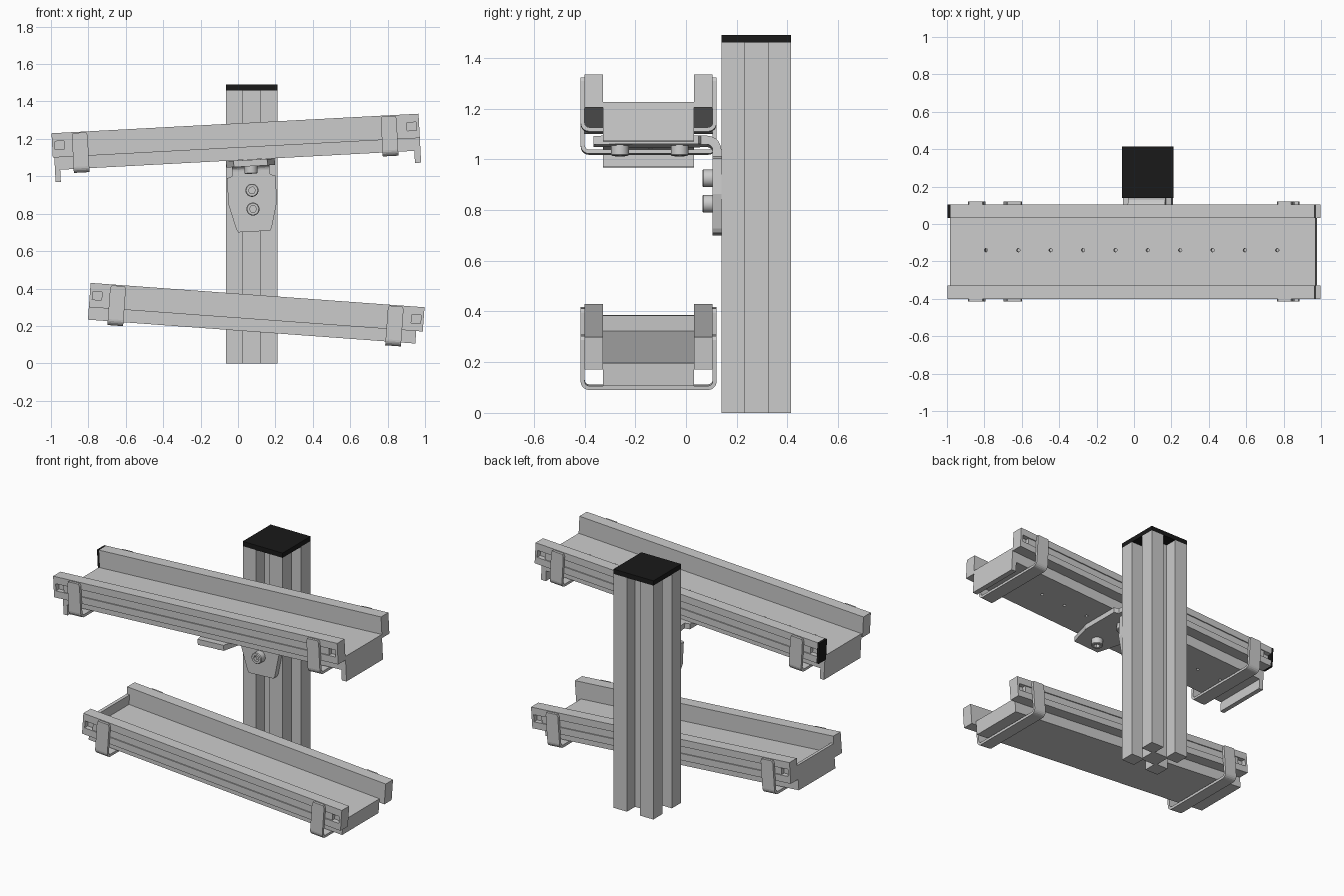
import bpy, bmesh, math
from mathutils import Matrix, Vector

if "Cube" in bpy.data.objects:
    bpy.data.objects.remove(bpy.data.objects["Cube"])

YC = -0.1475  # centre line of both trays in y
black = bpy.data.materials.new("black_plastic")
black.diffuse_color = (0.01, 0.01, 0.01, 1)
black.use_nodes = True
black.node_tree.nodes["Principled BSDF"].inputs["Base Color"].default_value = black.diffuse_color


def finish(name, bm, M=Matrix(), mat=None, smooth=False):
    bmesh.ops.recalc_face_normals(bm, faces=bm.faces)
    bm.transform(M)
    me = bpy.data.meshes.new(name)
    bm.to_mesh(me)
    bm.free()
    ob = bpy.data.objects.new(name, me)
    bpy.context.collection.objects.link(ob)
    if mat:
        me.materials.append(mat)
    if smooth:
        bpy.ops.object.select_all(action='DESELECT')
        ob.select_set(True)
        bpy.context.view_layer.objects.active = ob
        bpy.ops.object.shade_smooth_by_angle(angle=math.radians(35))
    return ob


def box(name, x, y, z, M=Matrix(), mat=None):
    bm = bmesh.new()
    bmesh.ops.create_cube(bm, size=1)
    for v in bm.verts:
        v.co = [a[0] + (c + 0.5) * (a[1] - a[0]) for a, c in zip((x, y, z), v.co)]
    return finish(name, bm, M, mat)


def prism(name, pts, vec, M=Matrix()):
    bm = bmesh.new()
    f = bm.faces.new([bm.verts.new(p) for p in pts])
    r = bmesh.ops.extrude_face_region(bm, geom=[f], use_keep_orig=True)
    for v in r['geom']:
        if isinstance(v, bmesh.types.BMVert):
            v.co += Vector(vec)
    return finish(name, bm, M)


def sheet(name, rows, xc, thick, M):
    """Bent sheet metal: rows of (y, z, half width)."""
    bm = bmesh.new()
    pairs = [[bm.verts.new((xc + s * w, y, z)) for s in (-1, 1)] for y, z, w in rows]
    for a, b in zip(pairs, pairs[1:]):
        bm.faces.new((a[0], a[1], b[1], b[0]))
    ob = finish(name, bm, M)
    m = ob.modifiers.new("thickness", 'SOLIDIFY')
    m.thickness, m.offset, m.use_even_offset = thick, 0, True
    return ob


def arc(cy, cz, r, a0, a1, w, n=5):
    ang = [math.radians(a0 + (a1 - a0) * i / n) for i in range(n + 1)]
    return [(cy + r * math.cos(a), cz + r * math.sin(a), w) for a in ang]


def bolt(name, M):
    """Cap head along +z with a hexagonal socket."""
    bm = bmesh.new()
    n, rings = 24, []
    for r, z, hexed in ((.035, 0, 0), (.035, .037, 0), (.031, .041, 0), (.019, .041, 1), (.019, .018, 1)):
        ring = []
        for i in range(n):
            a = 2 * math.pi * i / n
            k = math.cos(math.pi / 6) / math.cos(a % (math.pi / 3) - math.pi / 6) if hexed else 1
            ring.append(bm.verts.new((r * k * math.cos(a), r * k * math.sin(a), z)))
        rings.append(ring)
    for p, q in zip(rings, rings[1:]):
        for i in range(n):
            j = (i + 1) % n
            bm.faces.new((p[i], p[j], q[j], q[i]))
    bm.faces.new(rings[0])
    bm.faces.new(rings[-1])
    return finish(name, bm, M, smooth=True)


# slotted post and its cap
px, py, h, s, d = 0.0725, 0.2775, 0.1375, 0.045, 0.08
pts = []
for k in range(4):
    R = Matrix.Rotation(k * math.pi / 2, 3, 'Z')
    for p in ((-h, -h), (-s, -h), (-s, -h + d), (s, -h + d), (s, -h)):
        pts.append(R @ Vector((*p, 0)) + Vector((px, py, 0)))
prism("post", pts, (0, 0, 1.46))
box("post_cap", (px - h, px + h), (py - h, py + h), (1.46, 1.49), mat=black)


def tray(label, M, length, clips, black_end):
    """Side rails with end caps, groove strips and clips; z = 0 at the rail top."""
    for side, sg in (("front", -1), ("back", 1)):
        Y = lambda o: YC + sg * o
        prof = [(.18, 0), (.2525, 0), (.2525, -.044), (.222, -.044), (.222, -.088),
                (.2525, -.088), (.2525, -.13), (.18, -.13)]
        prism(f"{label}_{side}_rail", [(.015, Y(y), z) for y, z in prof], (length - .03, 0, 0), M)
        ys = sorted((Y(.18), Y(.2525)))
        for end, x0 in (("left", 0), ("right", length - .015)):
            mat = black if black_end == (side, end) else None
            box(f"{label}_{side}_{end}_rail_cap", (x0, x0 + .015), ys, (-.13, 0), M, mat)
        box(f"{label}_{side}_groove_strip", (.065, length - .065),
            sorted((Y(.222), Y(.246))), (-.088, -.044), M)
    # U-shaped clips wrapping under the tray
    w, o, zb, r = .042, .26, -.21, .025
    for i, x in enumerate(clips):
        rows = ([(YC - o, -.02, w), (YC - o, -.005, w * .85)][::-1]
                + arc(YC - o + r, zb + r, r, 180, 270, w)
                + arc(YC + o - r, zb + r, r, 270, 360, w)
                + [(YC + o, -.02, w), (YC + o, -.005, w * .85)])
        sheet(f"{label}_clip_{i + 1}", rows, x, .016, M)


inner = (YC - .18, YC + .18)

# upper tray: perforated bed with down-turned ends
U = Matrix.Translation((-.997, 0, 1.23)) @ Matrix.Rotation(math.radians(-3.05), 4, 'Y')
tray("upper_tray", U, 1.965, (.15, 1.804), ("back", "left"))
bed = box("upper_bed", (.034, 1.935), inner, (-.197, -.108), U)
bm = bmesh.new()
for i in range(10):
    bmesh.ops.create_cone(bm, cap_ends=True, segments=12, radius1=.009, radius2=.009, depth=.4,
                          matrix=Matrix.Translation((.2 + .1733 * i, -.14, -.15)))
cutter = finish("hole_cutter", bm, U)
cutter.hide_render = True
m = bed.modifiers.new("holes", 'BOOLEAN')
m.object, m.operation, m.solver = cutter, 'DIFFERENCE', 'EXACT'
bpy.context.view_layer.objects.active = bed
bpy.ops.object.modifier_apply(modifier="holes")
bpy.data.objects.remove(cutter)
box("upper_left_flange", (.008, .036), inner, (-.262, -.108), U)
box("upper_right_flange", (1.932, 1.965), inner, (-.262, -.108), U)

# lower tray: solid bed with a low wall at the left end
L = Matrix.Translation((-.788, 0, .43)) @ Matrix.Rotation(math.radians(4.17), 4, 'Y')
tray("lower_tray", L, 1.79, (.148, 1.637), None)
box("lower_bed", (0, 1.755), inner, (-.197, -.106), L)
box("lower_end_wall", (0, .02), inner, (-.106, -.045), L)

# angle bracket joining the upper tray to the post
bx = 1.054
rows = ([(-.365, -.2155, .09), (-.21, -.2155, .13), (.05, -.2155, .13), (.06, -.2155, .1)]
        + arc(.0825, -.2555, .04, 90, 0, .1)
        + [(.1225, -.28, .1), (.1225, -.29, .13), (.1225, -.43, .13),
           (.1225, -.565, .095), (.1225, -.582, .085)])
sheet("angle_bracket", rows, bx, .034, U)
down = Matrix.Rotation(math.pi, 4, 'X')
front = Matrix.Rotation(math.pi / 2, 4, 'X')
for i, y in enumerate((-.26, -.025)):
    bolt(f"tray_bolt_{i + 1}", U @ Matrix.Translation((bx, y, -.232)) @ down)
for i, z in enumerate((-.3615, -.462)):
    bolt(f"post_bolt_{i + 1}", U @ Matrix.Translation((bx, .106, z)) @ front)
